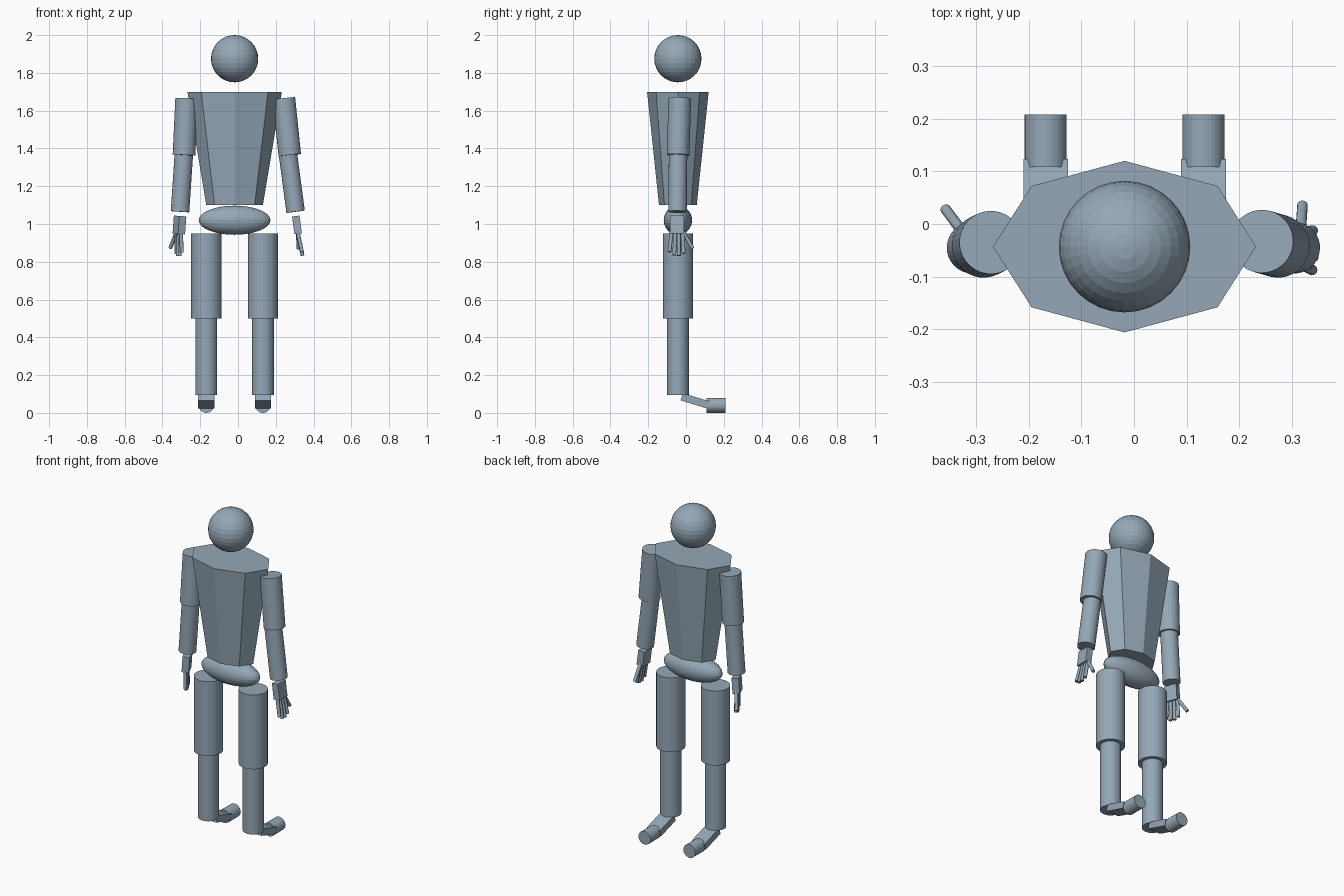
import bpy
import bmesh
import math
from mathutils import Matrix, Vector

cube = bpy.data.objects.get("Cube")
if cube:
    bpy.data.objects.remove(cube, do_unlink=True)

COLOUR = (0.30, 0.39, 0.47, 1.0)
mat = bpy.data.materials.new("slate blue")
mat.use_nodes = True
mat.diffuse_color = COLOUR
mat.node_tree.nodes["Principled BSDF"].inputs["Base Color"].default_value = COLOUR

MID_X, MID_Y = -0.018, -0.043


def add_part(name, bm, matrix):
    mesh = bpy.data.meshes.new(name)
    bm.to_mesh(mesh)
    bm.free()
    mesh.materials.append(mat)
    obj = bpy.data.objects.new(name, mesh)
    obj.matrix_world = matrix
    bpy.context.collection.objects.link(obj)
    return obj


def ellipsoid(name, centre, radii):
    bm = bmesh.new()
    bmesh.ops.create_uvsphere(bm, u_segments=32, v_segments=16, radius=1)
    bmesh.ops.scale(bm, vec=radii, verts=bm.verts)
    return add_part(name, bm, Matrix.Translation(centre))


def rod(name, start, end, radius, sides=32):
    start, end = Vector(start), Vector(end)
    axis = end - start
    bm = bmesh.new()
    bmesh.ops.create_cone(bm, cap_ends=True, segments=sides, radius1=radius,
                          radius2=radius, depth=axis.length)
    turn = axis.to_track_quat('Z', 'Y').to_matrix().to_4x4()
    return add_part(name, bm, Matrix.Translation((start + end) / 2) @ turn)


def block(name, size, matrix):
    bm = bmesh.new()
    bmesh.ops.create_cube(bm, size=1)
    bmesh.ops.scale(bm, vec=size, verts=bm.verts)
    return add_part(name, bm, matrix)


def torso():
    # Eight-sided taper, wide at the shoulders
    bm = bmesh.new()
    rings = []
    for rx, ry, z in ((0.15, 0.10, 1.10), (0.25, 0.163, 1.70)):
        rings.append([bm.verts.new((rx * math.cos(i * math.pi / 4),
                                    ry * math.sin(i * math.pi / 4), z))
                      for i in range(8)])
    low, high = rings
    for i in range(8):
        j = (i + 1) % 8
        bm.faces.new((low[i], low[j], high[j], high[i]))
    bm.faces.new(high)
    bm.faces.new(low[::-1])
    add_part("torso", bm, Matrix.Translation((MID_X, MID_Y, 0)))


def leg(side, x):
    rod(side + "_thigh", (x, MID_Y, 0.50), (x, MID_Y, 0.95), 0.08)
    rod(side + "_shin", (x, MID_Y, 0.095), (x, MID_Y, 0.50), 0.058)
    block(side + "_foot", (0.085, 0.147, 0.04),
          Matrix.Translation((x, 0.047, 0.064)) @ Matrix.Rotation(-0.297, 4, 'X'))
    rod(side + "_toe", (x, 0.108, 0.04), (x, 0.208, 0.04), 0.04)


def hand(side, centre, tilt, twist):
    frame = (Matrix.Translation(centre) @ Matrix.Rotation(tilt, 4, 'Y')
             @ Matrix.Rotation(twist, 4, 'Z'))
    block(side + "_palm", (0.04, 0.075, 0.095), frame)
    # Four fingers fanned slightly, little finger shortest
    for i, length in enumerate((0.10, 0.118, 0.12, 0.108)):
        y = -0.03 + 0.02 * i
        rod(f"{side}_finger_{i + 1}", frame @ Vector((0, y, -0.045)),
            frame @ Vector((0.008, y * 1.25 - 0.003, -0.045 - length)), 0.01, 16)
    rod(side + "_thumb", frame @ Vector((0, 0.03, -0.035)),
        frame @ Vector((-0.008, 0.083, -0.125)), 0.01, 16)


def arm(side, shoulder, elbow, elbow_inner, wrist):
    rod(side + "_upper_arm", elbow, shoulder, 0.06)
    rod(side + "_forearm", wrist, elbow_inner, 0.049)


# Body
ellipsoid("head", (MID_X, MID_Y, 1.875), (0.125, 0.125, 0.125))
torso()
ellipsoid("pelvis", (MID_X, MID_Y, 1.02), (0.19, 0.075, 0.077))

# Legs
leg("right", MID_X - 0.15)
leg("left", MID_X + 0.15)

# Arms and hands, posed a little differently on each side
arm("right", (-0.272, -0.035, 1.665), (-0.286, -0.042, 1.365),
    (-0.287, -0.042, 1.365), (-0.307, -0.045, 1.065))
arm("left", (0.243, -0.033, 1.665), (0.274, -0.042, 1.365),
    (0.265, -0.042, 1.365), (0.305, -0.045, 1.065))
hand("right", (-0.31, -0.045, 0.995), 0.07, 0.4)
hand("left", (0.312, -0.047, 0.995), -0.13, 0)
